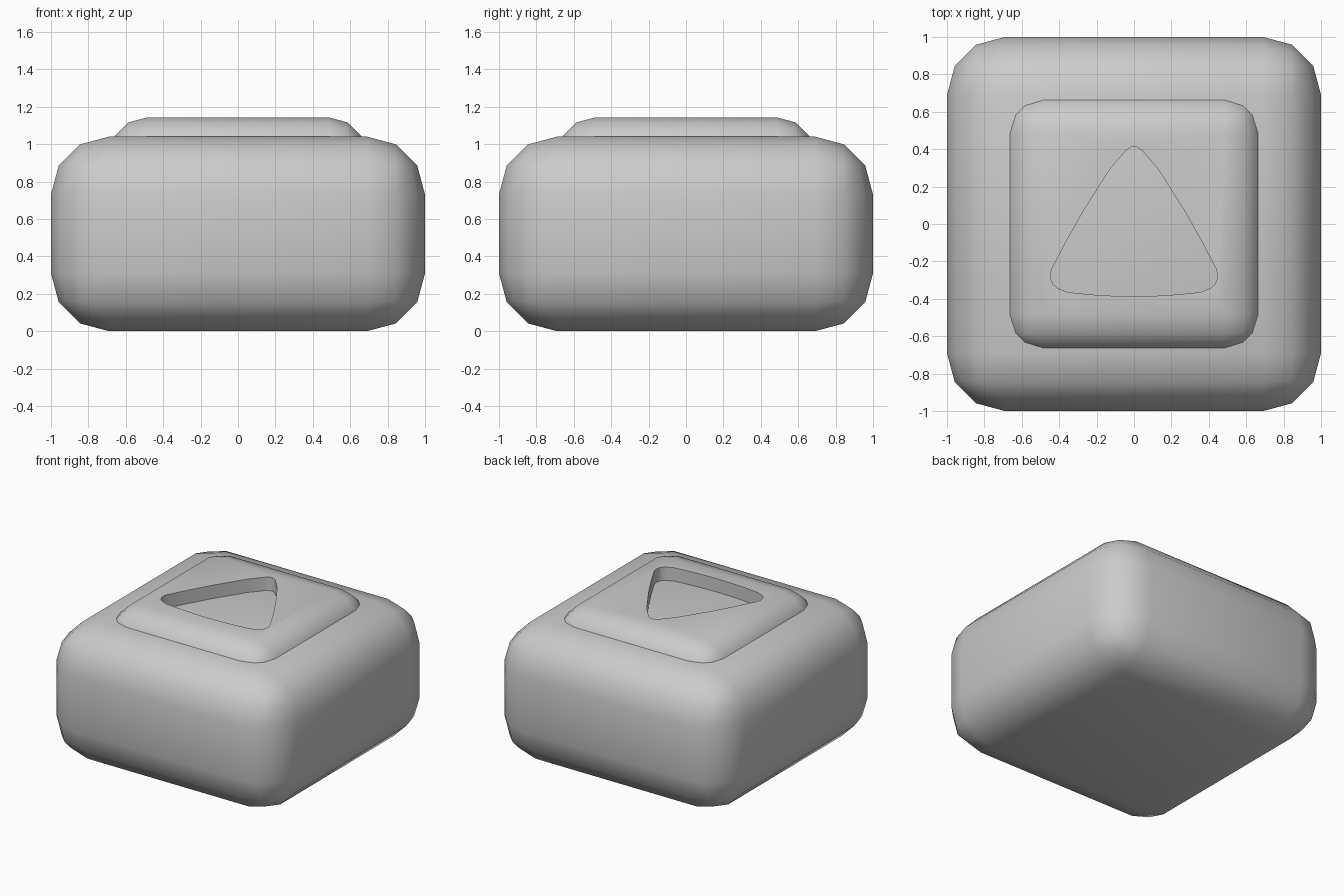
import bpy, bmesh, math
from mathutils import Matrix

if "Cube" in bpy.data.objects:
    bpy.data.objects.remove(bpy.data.objects["Cube"])


def make_object(name, bm):
    mesh = bpy.data.meshes.new(name)
    bm.to_mesh(mesh)
    bm.free()
    obj = bpy.data.objects.new(name, mesh)
    bpy.context.collection.objects.link(obj)
    return obj


def rounded_block(name, half, z0, z1, radius):
    bm = bmesh.new()
    bmesh.ops.create_cube(bm, size=1, matrix=Matrix.Translation((0, 0, (z0 + z1) / 2))
                          @ Matrix.Diagonal((2 * half, 2 * half, z1 - z0, 1)))
    bmesh.ops.bevel(bm, geom=bm.edges[:], offset=radius, segments=3,
                    profile=0.5, affect='EDGES', clamp_overlap=True)
    return make_object(name, bm)


def smooth(obj):
    bpy.ops.object.select_all(action='DESELECT')
    obj.select_set(True)
    bpy.context.view_layer.objects.active = obj
    bpy.ops.object.shade_smooth_by_angle(angle=math.radians(40))


# Main body and the raised plate sunk into its top
body = rounded_block("body", 1.0, 0.0, 1.04, 0.31)
plate = rounded_block("top_plate", 0.69, 0.6, 1.143, 0.205)

# Rounded triangle cutter: left half of the outline, mirrored
left = [(-0.018, 0.41), (-0.043, 0.393), (-0.128, 0.294), (-0.267, 0.075),
        (-0.364, -0.096), (-0.439, -0.24), (-0.446, -0.267), (-0.444, -0.294),
        (-0.433, -0.322), (-0.41, -0.342), (-0.358, -0.364), (-0.235, -0.377), (-0.12, -0.384)]
outline = [(0, 0.414)] + left + [(0, -0.388)] + [(-x, y) for x, y in reversed(left)]
bm = bmesh.new()
face = bm.faces.new([bm.verts.new((x, y, 1.03)) for x, y in outline])
ext = bmesh.ops.extrude_face_region(bm, geom=[face])
bmesh.ops.translate(bm, vec=(0, 0, 0.3),
                    verts=[g for g in ext["geom"] if isinstance(g, bmesh.types.BMVert)])
bmesh.ops.recalc_face_normals(bm, faces=bm.faces[:])
cutter = make_object("triangle_cutter", bm)
cutter.hide_render = True

# Cut the triangular recess, whose floor is the top of the body
cut = plate.modifiers.new("recess", 'BOOLEAN')
cut.operation = 'DIFFERENCE'
cut.solver = 'EXACT'
cut.object = cutter
bpy.context.view_layer.objects.active = plate
bpy.ops.object.modifier_apply(modifier=cut.name)
bpy.data.objects.remove(cutter)

for part in (body, plate):
    smooth(part)
